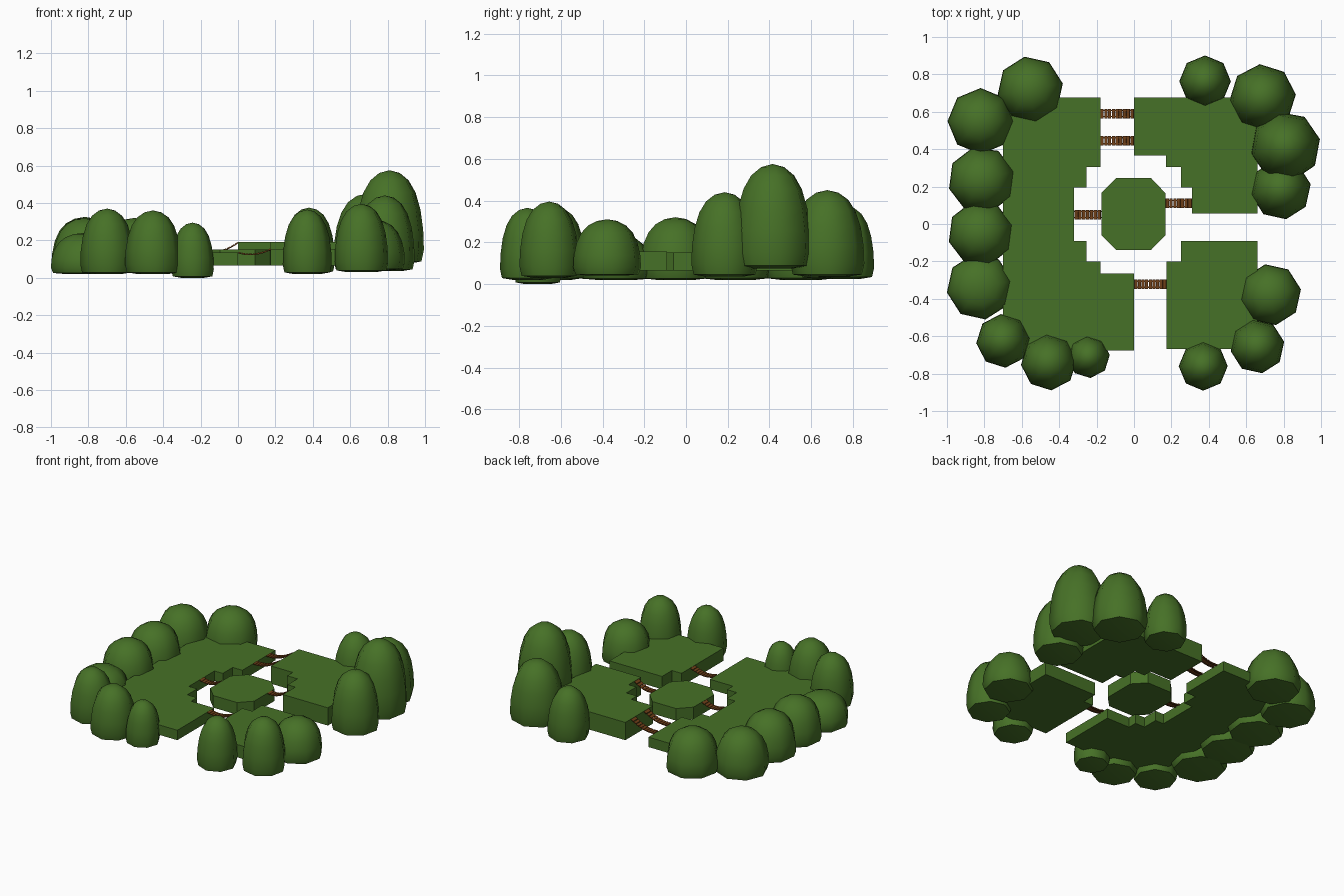
import bpy, bmesh, math
from mathutils import Matrix

if "Cube" in bpy.data.objects:
    bpy.data.objects.remove(bpy.data.objects["Cube"])


def material(name, rgb):
    m = bpy.data.materials.new(name)
    m.diffuse_color = (*rgb, 1)
    m.use_nodes = True
    m.node_tree.nodes["Principled BSDF"].inputs["Base Color"].default_value = m.diffuse_color
    return m


GREEN = material("leaf_green", (0.062, 0.165, 0.02))
BROWN = material("plank_brown", (0.16, 0.05, 0.009))
DARK = material("rope_dark_brown", (0.06, 0.02, 0.005))


def finish(bm, name, mats, smooth=None):
    bmesh.ops.recalc_face_normals(bm, faces=bm.faces)
    me = bpy.data.meshes.new(name)
    bm.to_mesh(me)
    bm.free()
    ob = bpy.data.objects.new(name, me)
    bpy.context.collection.objects.link(ob)
    for m in mats:
        me.materials.append(m)
    if smooth:
        bpy.ops.object.select_all(action='DESELECT')
        ob.select_set(True)
        bpy.context.view_layer.objects.active = ob
        bpy.ops.object.shade_smooth_by_angle(angle=math.radians(smooth))
    return ob


def slab(name, outline, z0, z1):
    """Flat plate of ground with vertical walls."""
    bm = bmesh.new()
    base = bm.faces.new([bm.verts.new((x, y, z0)) for x, y in outline])
    new = bmesh.ops.extrude_face_region(bm, geom=[base], use_keep_orig=True)
    bmesh.ops.translate(bm, vec=(0, 0, z1 - z0),
                        verts=[v for v in new["geom"] if isinstance(v, bmesh.types.BMVert)])
    return finish(bm, name, [GREEN])


# Ground plates around the middle
slab("ground_left", [(-.70, -.675), (0, -.675), (0, -.265), (-.18, -.265), (-.18, -.2),
                     (-.255, -.2), (-.255, -.09), (-.32, -.09), (-.32, .195), (-.255, .195),
                     (-.255, .305), (-.18, .305), (-.18, .675), (-.70, .675)], .065, .135)
slab("ground_back_right", [(0, .675), (0, .367), (.17, .367), (.17, .305), (.25, .305),
                           (.25, .195), (.31, .195), (.31, .057), (.66, .057), (.66, .675)],
     .065, .19)
slab("ground_front_right", [(.175, -.667), (.66, -.667), (.66, -.09), (.25, -.09),
                            (.25, -.2), (.175, -.2)], .065, .155)

# Middle island: chamfered rectangle
slab("island", [(-.095, -.14), (.09, -.14), (.168, -.06), (.168, .165), (.09, .247),
                (-.095, .247), (-.175, .165), (-.175, -.06)], .065, .15)

# Bush dome profile: radius and height fractions
PROFILE = [(.55, .0), (.93, .025), (1, .15), (.98, .36), (.9, .58),
           (.76, .76), (.56, .89), (.3, .97)]


def bush(name, x, y, r, z0, z1, turn):
    bm = bmesh.new()
    n, rings = 8, []
    for f, h in PROFILE:
        rings.append([bm.verts.new((x + r * f * math.cos(turn + math.tau * i / n),
                                    y + r * f * math.sin(turn + math.tau * i / n),
                                    z0 + h * (z1 - z0))) for i in range(n)])
    for a, b in zip(rings, rings[1:]):
        for i in range(n):
            j = (i + 1) % n
            bm.faces.new((a[i], a[j], b[j], b[i]))
    bm.faces.new(rings[0][::-1])
    tip = bm.verts.new((x, y, z1))
    for i in range(n):
        bm.faces.new((rings[-1][i], rings[-1][(i + 1) % n], tip))
    finish(bm, name, [GREEN], 60)


# Bushes: x, y, radius, bottom, top, turn in degrees
BUSHES = [
    (-.555, .72, .177, .025, .32, 10), (-.82, .55, .177, .02, .325, 0),
    (-.815, .235, .18, .02, .325, 15), (-.82, -.05, .176, .02, .32, 15),
    (-.825, -.335, .178, .02, .24, 10), (-.70, -.625, .144, .02, .37, 5),
    (-.455, -.74, .15, .02, .36, 5), (-.243, -.71, .114, .0, .295, 5),
    (.37, -.76, .131, .02, .365, 0), (.66, -.655, .145, .03, .395, 10),
    (.73, -.378, .165, .04, .31, 10), (.785, .185, .162, .035, .44, 10),
    (.81, .415, .188, .075, .575, 12), (.688, .677, .178, .035, .45, 5),
    (.38, .763, .138, .025, .375, 0),
]
for k, (x, y, r, z0, z1, deg) in enumerate(BUSHES):
    bush(f"bush_{k + 1}", x, y, r, z0, z1, math.radians(deg))


# Sagging plank bridges with a rope under each side
def bridge(name, y, x0, x1, z0, z1, width=.05, planks=9, sag=.018):
    bm = bmesh.new()

    def point(t):
        return x0 + (x1 - x0) * t, z0 + (z1 - z0) * t - 4 * sag * t * (1 - t)

    def box(ta, tb, yc, w, h, drop, mat):
        (xa, za), (xb, zb) = point(ta), point(tb)
        tilt = math.atan2(zb - za, xb - xa)
        mtx = (Matrix.Translation(((xa + xb) / 2, yc, (za + zb) / 2 - drop))
               @ Matrix.Rotation(-tilt, 4, 'Y')
               @ Matrix.Diagonal((math.hypot(xb - xa, zb - za), w, h, 1)))
        verts = bmesh.ops.create_cube(bm, size=1, matrix=mtx)["verts"]
        for f in {f for v in verts for f in v.link_faces}:
            f.material_index = mat

    for i in range(planks):
        box((i + .08) / planks, (i + .9) / planks, y, width, .005, 0, 0)
        for s in (-1, 1):
            box(i / planks, (i + 1) / planks, y + s * width * .32, .006, .005, .004, 1)
    finish(bm, name, [BROWN, DARK])


bridge("bridge_back", .59, -.18, 0, .137, .19)
bridge("bridge_back_inner", .445, -.18, 0, .137, .19)
bridge("bridge_left", .05, -.32, -.175, .137, .15, planks=7)
bridge("bridge_right", .11, .168, .31, .15, .19, planks=7)
bridge("bridge_front", -.322, 0, .175, .137, .155)
